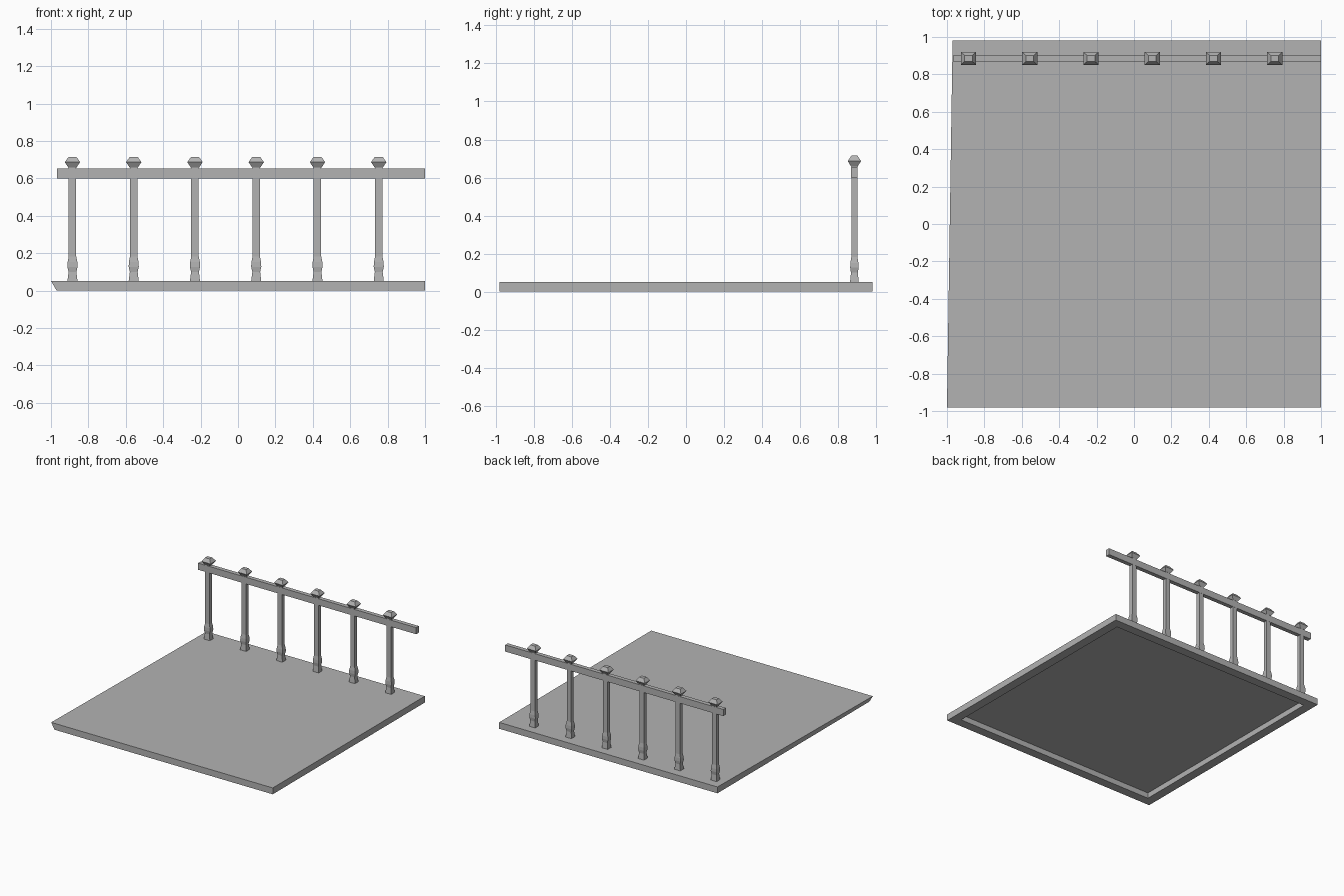
import bpy, bmesh

if "Cube" in bpy.data.objects:
    bpy.data.objects.remove(bpy.data.objects["Cube"])

# Mid-dark grey used on every part
grey = bpy.data.materials.new("dark_grey")
grey.diffuse_color = (0.45, 0.45, 0.45, 1)
grey.use_nodes = True
grey.node_tree.nodes["Principled BSDF"].inputs["Base Color"].default_value = grey.diffuse_color


def finish(bm, name):
    bmesh.ops.recalc_face_normals(bm, faces=bm.faces)
    me = bpy.data.meshes.new(name)
    bm.to_mesh(me)
    bm.free()
    me.materials.append(grey)
    ob = bpy.data.objects.new(name, me)
    bpy.context.collection.objects.link(ob)
    return ob


def box(bm, x0, x1, y0, y1, z0, z1):
    v = bmesh.ops.create_cube(bm, size=1)["verts"]
    for p in v:
        p.co = (x1 if p.co.x > 0 else x0, y1 if p.co.y > 0 else y0, z1 if p.co.z > 0 else z0)
    return v


def square_loft(name, x, y, profile):
    """Stack rectangular rings (half x, half y, z) and cap the ends."""
    bm = bmesh.new()
    rings = [[bm.verts.new((x + sx * hx, y + sy * hy, z))
              for sx, sy in ((-1, -1), (1, -1), (1, 1), (-1, 1))]
             for hx, hy, z in profile]
    for a, b in zip(rings, rings[1:]):
        for i in range(4):
            j = (i + 1) % 4
            bm.faces.new((a[i], a[j], b[j], b[i]))
    bm.faces.new(rings[0][::-1])
    bm.faces.new(rings[-1])
    return finish(bm, name)


# Platform slab: one flared top corner, flat rim and recessed panel underneath
bm = bmesh.new()
for v in box(bm, -0.97, 1.0, -0.98, 0.98, 0, 0.052):
    if v.co.x < 0 and v.co.y < 0 and v.co.z > 0.01:
        v.co.x = -1.0
bm.normal_update()
bottom = min(bm.faces, key=lambda f: f.calc_center_median().z)
bmesh.ops.inset_region(bm, faces=[bottom], thickness=0.105)
recess = bmesh.ops.extrude_discrete_faces(bm, faces=[bottom])["faces"][0]
bmesh.ops.translate(bm, verts=recess.verts, vec=(0, 0, 0.045))
finish(bm, "platform")

# Handrail
Y = 0.885
bm = bmesh.new()
box(bm, -0.968, 1.0, Y - 0.017, Y + 0.017, 0.600, 0.654)
finish(bm, "handrail")

# Balusters with turned foot and faceted cap
post = [(0.027, 0.023, 0.05), (0.021, 0.018, 0.10), (0.027, 0.022, 0.127),
        (0.026, 0.021, 0.152), (0.020, 0.016, 0.182), (0.020, 0.016, 0.665)]
cap = [(0.022, 0.017, 0.658), (0.041, 0.035, 0.687), (0.021, 0.016, 0.715)]
for i in range(6):
    x = -0.885 + 0.3275 * i
    square_loft(f"baluster_{i + 1}", x, Y, post)
    square_loft(f"baluster_cap_{i + 1}", x, Y, cap)
